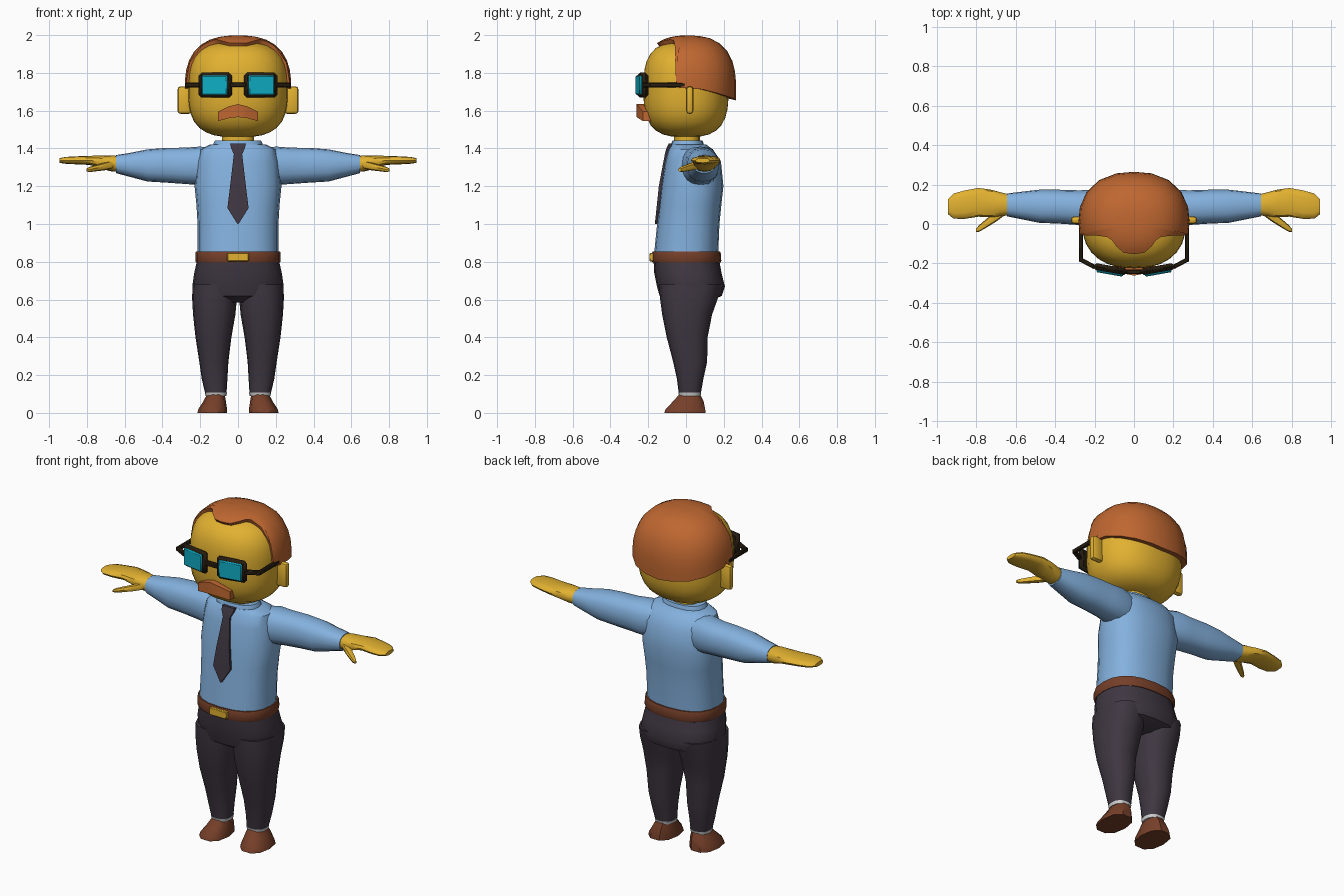
import bpy, bmesh
from math import sin, cos, pi, radians
from mathutils import Vector, Matrix

if "Cube" in bpy.data.objects:
    bpy.data.objects.remove(bpy.data.objects["Cube"], do_unlink=True)


def material(name, rgb):
    m = bpy.data.materials.new(name)
    m.use_nodes = True
    m.diffuse_color = (*rgb, 1)
    m.node_tree.nodes["Principled BSDF"].inputs["Base Color"].default_value = (*rgb, 1)
    return m


SKIN = material("golden skin", (.76, .44, .03))
SHIRT = material("light blue cloth", (.23, .44, .73))
DARK = material("charcoal cloth", (.050, .038, .054))
LEATHER = material("brown leather", (.18, .05, .022))
HAIR = material("ginger hair", (.52, .135, .03))
FRAME = material("dark frame", (.02, .012, .005))
LENS = material("teal lens", (.005, .42, .56))
SOCK = material("white sock", (.62, .62, .62))
made = []


def finish(name, bm, mat):
    bmesh.ops.recalc_face_normals(bm, faces=bm.faces)
    mesh = bpy.data.meshes.new(name)
    bm.to_mesh(mesh)
    bm.free()
    mesh.materials.append(mat)
    ob = bpy.data.objects.new(name, mesh)
    bpy.context.collection.objects.link(ob)
    made.append(ob)
    return ob


def skin_rings(bm, rings):
    for a, b in zip(rings, rings[1:]):
        n = len(a)
        for i in range(n):
            j = (i + 1) % n
            bm.faces.new((a[i], a[j], b[j], b[i]))


def power(v, e):
    return abs(v) ** e * (1 if v >= 0 else -1)


def loft(name, rows, mat, axis="z", side=1, n=16, p=2.4):
    """Rows hold: position along axis, centre (2), radii (2)."""
    bm = bmesh.new()
    rings = []
    for t, c1, c2, r1, r2 in rows:
        ring = []
        for i in range(n):
            a = 2 * pi * i / n
            u, v = c1 + r1 * power(cos(a), 2 / p), c2 + r2 * power(sin(a), 2 / p)
            co = (side * u, v, t) if axis == "z" else (side * t, u, v)
            ring.append(bm.verts.new(co))
        rings.append(ring)
    skin_rings(bm, rings)
    bm.faces.new(rings[0])
    bm.faces.new(rings[-1])
    return finish(name, bm, mat)


def box(name, loc, size, mat, turn=0, bevel=.005, segments=1):
    bm = bmesh.new()
    bmesh.ops.create_cube(bm, size=1)
    bmesh.ops.scale(bm, vec=size, verts=bm.verts)
    bmesh.ops.bevel(bm, geom=bm.edges[:], offset=bevel, segments=segments,
                    profile=.5, affect="EDGES")
    bm.transform(Matrix.Translation(loc) @ Matrix.Rotation(radians(turn), 4, "Z"))
    return finish(name, bm, mat)


def strip(name, rows, depth, mat):
    """Solid strip; each row is left and right point, pushed back by depth."""
    bm = bmesh.new()
    rings = []
    for a, b in rows:
        back = Vector((0, depth, 0))
        rings.append([bm.verts.new(q) for q in
                      (Vector(a), Vector(b), Vector(b) + back, Vector(a) + back)])
    skin_rings(bm, rings)
    bm.faces.new(rings[0])
    bm.faces.new(rings[-1])
    return finish(name, bm, mat)


def dome_point(theta, az, centre, radii, p):
    """Point on a rounded-box ellipsoid; az 0 is the front."""
    d = Vector((sin(theta) * sin(az), -sin(theta) * cos(az), cos(theta)))
    flat = (abs(d.x / radii[0]) ** 2.3 + abs(d.y / radii[1]) ** 2.3) ** (p / 2.3)
    return Vector(centre) + d * (flat + abs(d.z / radii[2]) ** p) ** (-1 / p)


# Head
bm = bmesh.new()
bmesh.ops.create_uvsphere(bm, u_segments=32, v_segments=20, radius=1)
for v in bm.verts:
    d = v.co.normalized()
    flat = (abs(d.x / .263) ** 2.3 + abs(d.y / .225) ** 2.3) ** (3 / 2.3)
    v.co = d * (flat + abs(d.z / .253) ** 3) ** (-1 / 3) + Vector((0, 0, 1.713))
finish("head", bm, SKIN)

# Hair cap with a central forelock and receding temples: (azimuth, rim angle)
HALF = [(0, 34), (18, 34), (35, 31), (50, 29), (60, 31), (70, 42), (75, 62),
        (77, 88), (90, 89), (105, 90), (122, 94), (140, 98), (160, 101), (180, 103)]
rim = HALF + [(-a, t) for a, t in HALF[-2:0:-1]]
bm = bmesh.new()
centre, radii = (0, .012, 1.713), (.282, .253, .285)
rings = []
inner = []
for a, t in rim:
    q = dome_point(radians(t), radians(a), centre, radii, 2.6)
    inner.append(bm.verts.new(Vector(centre) + (q - Vector(centre)) * .84))
rings.append(inner)
for k in range(9):
    rings.append([bm.verts.new(dome_point(radians(t) * (1 - k / 9), radians(a),
                                          centre, radii, 2.6)) for a, t in rim])
skin_rings(bm, rings)
crown = bm.verts.new((0, .012, 1.713 + .285))
for i, v in enumerate(rings[-1]):
    bm.faces.new((v, rings[-1][(i + 1) % len(rim)], crown))
finish("hair", bm, HAIR)

# Moustache
strip("moustache", [((x, y, lo), (x, y, hi)) for x, y, lo, hi in (
    (-.105, -.228, 1.545, 1.595), (-.05, -.252, 1.56, 1.622), (0, -.262, 1.566, 1.635),
    (.05, -.252, 1.56, 1.622), (.105, -.228, 1.545, 1.595))], .06, HAIR)

# Neck, collar
loft("neck", [(1.40, 0, .005, .085, .068), (1.49, 0, .005, .085, .068)], SKIN)
loft("collar", [(1.40, 0, .008, .135, .09), (1.425, 0, .008, .13, .085),
                (1.442, 0, .008, .122, .08)], SHIRT)

# Shirt body
loft("shirt_body", [(.83, 0, 0, .215, .17), (1.0, 0, .012, .214, .165),
                    (1.1, 0, .022, .22, .165), (1.2, 0, .033, .23, .165),
                    (1.33, 0, .037, .218, .148), (1.395, 0, .025, .2, .118),
                    (1.42, 0, .015, .15, .092)], SHIRT, n=20)

# Tie
strip("tie", [((-w, y, z), (w, y, z)) for z, w, y in (
    (1.425, .042, -.092), (1.40, .036, -.104), (1.37, .022, -.112), (1.2, .042, -.144),
    (1.085, .056, -.156), (1.0, .003, -.165))], .02, DARK)

# Belt and buckle
loft("belt", [(.795, 0, .003, .222, .18), (.805, 0, .003, .226, .184),
              (.845, 0, .002, .226, .182), (.855, 0, .002, .222, .178)], LEATHER, n=20)
box("buckle", (0, -.182, .825), (.115, .022, .045), SKIN, bevel=.004)

# Trouser hips
loft("trouser_hips", [(.585, 0, .015, .13, .10), (.62, 0, .025, .225, .165),
                      (.67, 0, .026, .242, .18), (.74, 0, .01, .232, .178),
                      (.81, 0, .002, .216, .174)], DARK, n=20)

for s, tag in ((1, "left"), (-1, "right")):
    # Legs and feet
    loft(tag + "_trouser_leg", [(.10, .117, .02, .056, .058), (.18, .124, .022, .068, .07),
                                (.27, .128, .022, .077, .09), (.40, .130, .006, .095, .108),
                                (.52, .126, .006, .112, .132), (.61, .124, .016, .119, .154),
                                (.68, .122, .022, .118, .165)], DARK, side=s)
    loft(tag + "_sock", [(.09, .117, .02, .055, .057), (.108, .117, .02, .059, .061)],
         SOCK, side=s)
    loft(tag + "_shoe", [(0, .136, -.006, .079, .114), (.02, .134, -.003, .076, .109),
                         (.06, .124, .012, .060, .085), (.098, .117, .02, .047, .058)],
         LEATHER, side=s, n=10)

    # Sleeves, hands, thumbs
    loft(tag + "_sleeve", [(.10, .06, 1.30, .085, .095), (.20, .075, 1.308, .098, .102),
                           (.28, .083, 1.308, .088, .096), (.38, .088, 1.311, .086, .092),
                           (.48, .090, 1.31, .084, .085), (.57, .094, 1.313, .070, .064),
                           (.645, .097, 1.317, .058, .048)], SHIRT, "x", s)
    loft(tag + "_hand", [(.62, .097, 1.317, .050, .042), (.68, .100, 1.322, .062, .042),
                         (.73, .105, 1.33, .070, .032), (.79, .110, 1.337, .073, .024),
                         (.86, .098, 1.337, .072, .021), (.915, .091, 1.337, .064, .018),
                         (.945, .088, 1.336, .038, .012)], SKIN, "x", s, n=12)
    loft(tag + "_thumb", [(.65, .075, 1.318, .026, .022), (.70, .040, 1.306, .028, .021),
                          (.75, .003, 1.296, .022, .017), (.785, -.022, 1.289, .017, .014),
                          (.803, -.033, 1.286, .008, .008)], SKIN, "x", s, n=8)

    # Ears
    box(tag + "_ear", (s * .283, .02, 1.656), (.074, .038, .146), SKIN, 0, .016, 2)

    # Glasses
    box(tag + "_lens_rim", (s * .12, -.229, 1.735), (.178, .034, .132), FRAME, s * 10, .015)
    box(tag + "_lens", (s * .1235, -.249, 1.735), (.138, .014, .104), LENS, s * 10, .006)
    box(tag + "_hinge", (s * .235, -.2, 1.736), (.085, .022, .026), FRAME, s * 28)
    box(tag + "_temple", (s * .27, -.08, 1.736), (.02, .225, .026), FRAME)
box("glasses_bridge", (0, -.243, 1.737), (.09, .024, .026), FRAME)

# Smooth shading with crisp edges kept
bpy.ops.object.select_all(action="DESELECT")
for ob in made:
    ob.select_set(True)
bpy.context.view_layer.objects.active = made[0]
bpy.ops.object.shade_smooth_by_angle(angle=radians(40))
